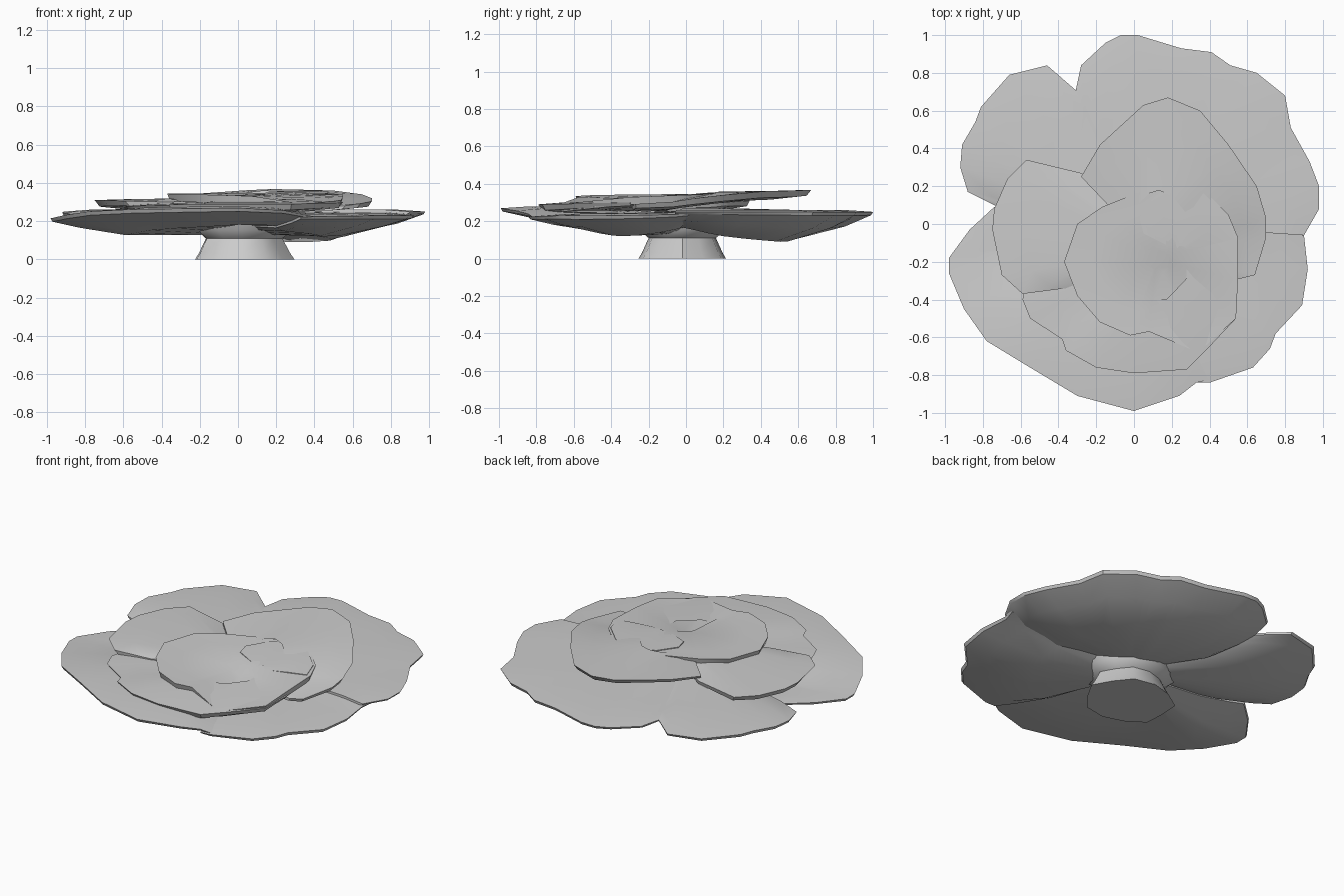
import bpy, bmesh, math
from mathutils import Vector

default_cube = bpy.data.objects.get("Cube")
if default_cube:
    bpy.data.objects.remove(default_cube, do_unlink=True)

# One plain grey for the whole flower
grey = bpy.data.materials.new("plain_grey")
grey.use_nodes = True
grey.diffuse_color = (0.6, 0.6, 0.6, 1)
grey.node_tree.nodes["Principled BSDF"].inputs["Base Color"].default_value = grey.diffuse_color


def finish(name, bm, angle):
    bmesh.ops.recalc_face_normals(bm, faces=bm.faces)
    mesh = bpy.data.meshes.new(name)
    bm.to_mesh(mesh)
    bm.free()
    mesh.materials.append(grey)
    obj = bpy.data.objects.new(name, mesh)
    bpy.context.collection.objects.link(obj)
    bpy.ops.object.select_all(action="DESELECT")
    obj.select_set(True)
    bpy.context.view_layer.objects.active = obj
    bpy.ops.object.shade_smooth_by_angle(angle=math.radians(angle))
    return obj


def sample(values, s):
    """Linear interpolation through evenly spaced values."""
    place = s * (len(values) - 1)
    i = min(int(place), len(values) - 2)
    return values[i] + (values[i + 1] - values[i]) * (place - i)


def petal(name, outline, hub, rim, top, under, closed=False):
    """Thin shell fanned from a hub: outline in hundredths, rim heights along it,
    top and under are (reach, height offset) stations from rim to heart."""
    bm = bmesh.new()
    count = len(outline)
    centre = Vector(hub)

    def strip(stations, belly):
        rows = []
        for reach, offset in stations:
            row = []
            for i, point in enumerate(outline):
                s = i / (count - 1)
                swell = 0.5 + 0.5 * math.sin(math.pi * s) if belly else 1
                xy = centre.lerp(Vector(point) / 100, reach)
                row.append(bm.verts.new((xy.x, xy.y, sample(rim, s) + offset * swell)))
            rows.append(row)
        return rows

    upper, lower = strip(top, False), strip(under, not closed)
    rows = upper[::-1] + lower
    steps = count if closed else count - 1
    for a, b in zip(rows, rows[1:]):
        for i in range(steps):
            j = (i + 1) % count
            bm.faces.new((a[i], a[j], b[j], b[i]))
    # Close the heart, and the two side edges of an open fan
    if closed:
        bm.faces.new(rows[0])
        bm.faces.new(rows[-1])
    else:
        for side in (0, -1):
            for k in range(len(upper) - 1):
                bm.faces.new((upper[k][side], upper[k + 1][side],
                              lower[k + 1][side], lower[k][side]))
    return finish(name, bm, 35)


def outer(name, outline, rim, belly):
    top = [(1, 0), (0.85, 0.01), (0.6, 0.01), (0.2, 0.02)]
    under = [(0.99, -0.02), (0.85, -0.55 * belly), (0.6, -belly), (0.2, -0.1)]
    petal(name, outline, (0, 0), rim, top, under)


# Outer ring of broad petals
outer("outer_petal_back",
      [(-31, 70), (-28, 84), (-15, 96), (-7, 100), (2, 100), (25, 93), (41, 91), (51, 84),
       (65, 80), (80, 68), (83, 51), (93, 33), (98, 20), (98, 8), (90, -6)],
      [0.24, 0.25, 0.25, 0.25, 0.25], 0.16)
outer("outer_petal_right",
      [(92, 2), (90, -6), (92, -24), (89, -43), (75, -58), (72, -66), (63, -76), (40, -84), (33, -84)],
      [0.24, 0.23, 0.23, 0.22], 0.11)
outer("outer_petal_front",
      [(42, -82), (33, -84), (24, -91), (0, -99), (-30, -91), (-55, -76), (-78, -62), (-90, -45),
       (-98, -26), (-98, -18), (-87, -3), (-74, 9)],
      [0.22, 0.27, 0.26, 0.21, 0.22], 0.1)
outer("outer_petal_left",
      [(-72, 9), (-88, 17), (-92, 30), (-91, 42), (-84, 54), (-81, 62), (-66, 79), (-46, 84), (-31, 71)],
      [0.23, 0.25, 0.25, 0.24], 0.11)


# Middle ring of petals
def middle(name, outline, rim, heart):
    top = [(1, 0), (0.8, heart / 2), (0.4, heart)]
    under = [(0.97, -0.035), (0.8, -0.05), (0.4, -0.06)]
    petal(name, outline, (0.1, -0.15), rim, top, under)


middle("middle_petal_left",
       [(-20, 22), (-28, 27), (-57, 34), (-67, 24), (-74, 8), (-75, -3), (-70, -27),
        (-59, -37), (-36, -34)],
       [0.3, 0.31, 0.31, 0.31, 0.3], 0.01)
middle("middle_petal_front",
       [(-58, -35), (-59, -40), (-55, -50), (-38, -61), (-36, -67), (-20, -76), (0, -79),
        (28, -77), (39, -66), (54, -50), (55, -30)],
       [0.28, 0.28, 0.29, 0.29, 0.3], 0.02)
middle("middle_petal_back",
       [(-28, 25), (-18, 42), (5, 63), (18, 67), (35, 60), (50, 42), (65, 20), (70, 3),
        (70, -7), (64, -27), (56, -29)],
       [0.33, 0.37, 0.36, 0.31, 0.28], -0.01)

# Shallow cupped heart with a curled fold inside
petal("heart_petal",
      [(8, -57), (-2, -59), (-18, -52), (-30, -38), (-37, -20), (-30, 0), (-17, 9), (3, 17), (18, 21),
       (38, 17), (50, 5), (55, -7), (55, -30), (54, -50), (34, -68)],
      (0.12, -0.18), [0.33, 0.34, 0.345, 0.345, 0.345, 0.335, 0.29],
      [(1, 0), (0.7, -0.005), (0.15, -0.01)], [(0.97, -0.04), (0.2, -0.05)], closed=True)
petal("heart_fold",
      [(5, -5), (3, 3), (10, 14), (18, 20), (37, 16), (49, 4), (53, -8)],
      (0.25, -0.15), [0.342, 0.345, 0.35, 0.348, 0.34],
      [(1, 0), (0.6, -0.003), (0.1, -0.012)], [(1, -0.008), (0.6, -0.02), (0.1, -0.03)])

# Flared stem stump, shifted slightly off centre as it drops
stem = bmesh.new()
sides = 12
levels = [(0.26, 0), (0.24, 0.03), (0.2, 0.11), (0.25, 0.15), (0.27, 0.24)]
rings = []
for radius, height in levels:
    ring = []
    for i in range(sides):
        turn = math.tau * i / sides
        wobble = radius * (1 + 0.06 * math.cos(5 * turn))
        ring.append(stem.verts.new((0.02 + wobble * math.cos(turn),
                                    -0.02 + 0.9 * wobble * math.sin(turn), height)))
    rings.append(ring)
for low, high in zip(rings, rings[1:]):
    for i in range(sides):
        j = (i + 1) % sides
        stem.faces.new((low[i], low[j], high[j], high[i]))
stem.faces.new(rings[0])
stem.faces.new(rings[-1])
finish("stem", stem, 45)
